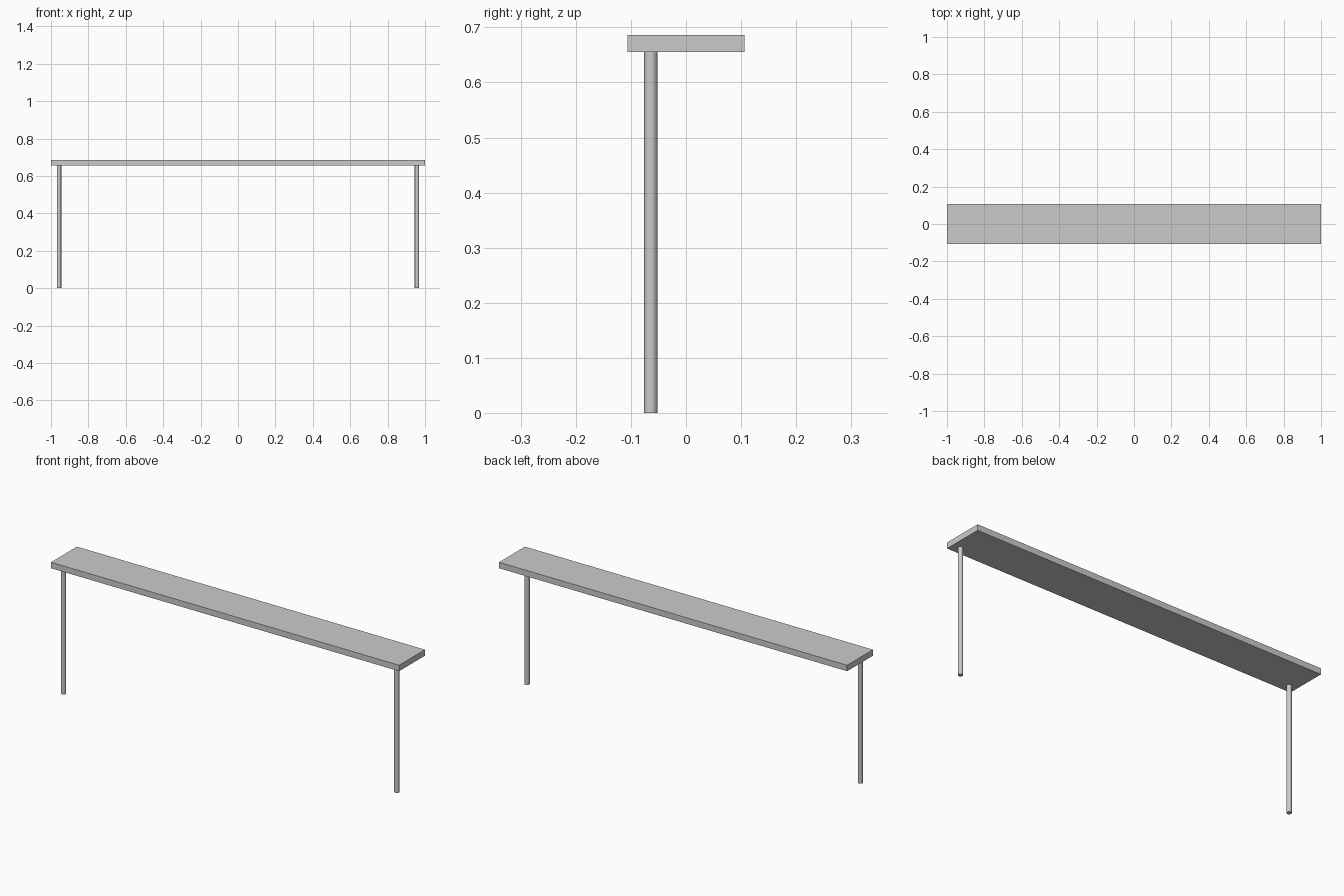
import bpy

if "Cube" in bpy.data.objects:
    bpy.data.objects.remove(bpy.data.objects["Cube"])

TOP_Z, UNDER_Z = 0.686, 0.655

# table top: long thin board
bpy.ops.mesh.primitive_cube_add(size=1, location=(0, 0, (TOP_Z + UNDER_Z) / 2))
board = bpy.context.object
board.name = "table_top"
board.scale = (2.0, 0.212, TOP_Z - UNDER_Z)
bpy.ops.object.transform_apply(location=False, rotation=False, scale=True)

# two round legs, both along the front edge
for side, x in (("left", -0.957), ("right", 0.957)):
    bpy.ops.mesh.primitive_cylinder_add(
        vertices=32, radius=0.012, depth=UNDER_Z, location=(x, -0.064, UNDER_Z / 2))
    leg = bpy.context.object
    leg.name = f"front_leg_{side}"
    bpy.ops.object.shade_smooth_by_angle()
